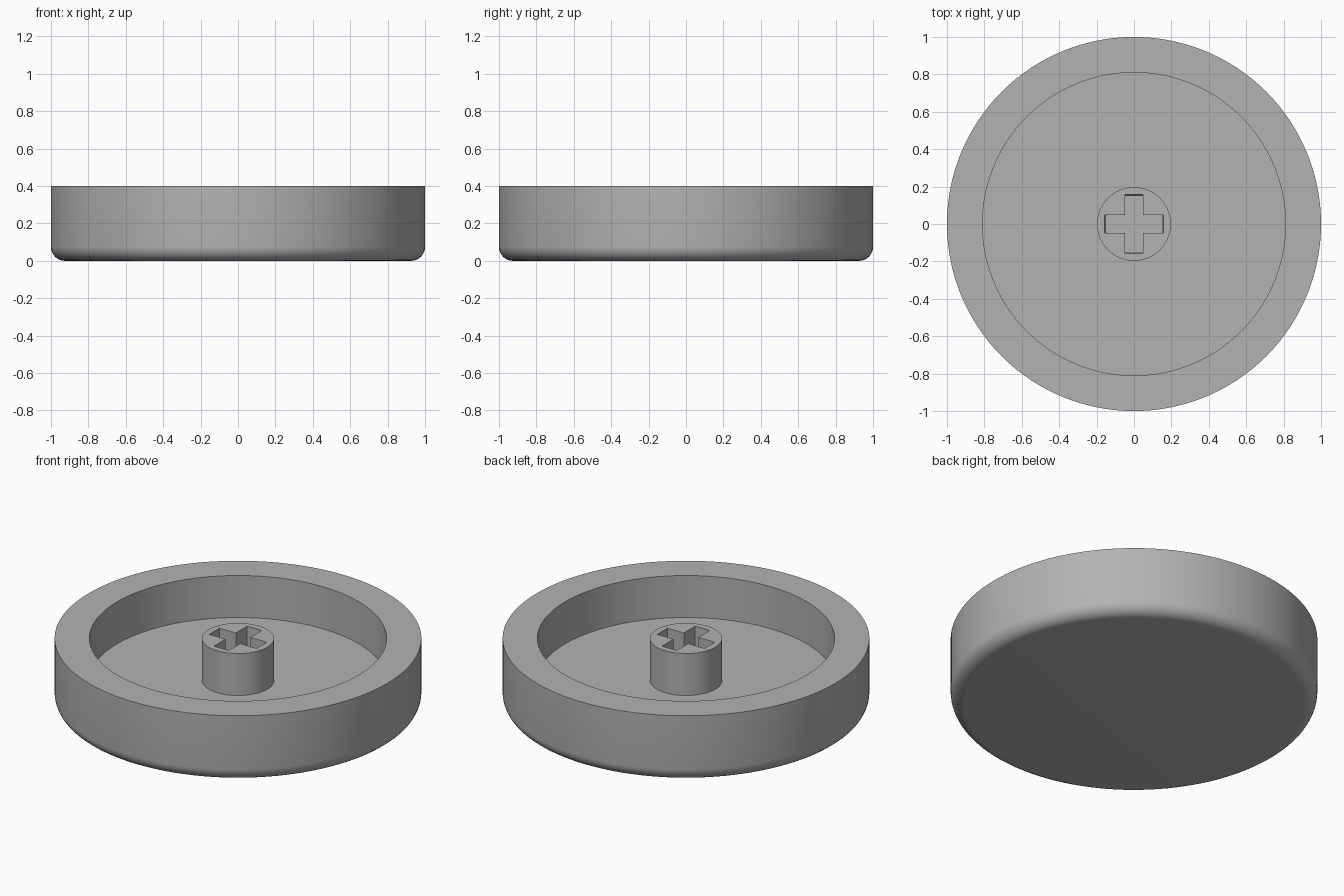
import bpy, bmesh, math
from mathutils import Matrix, Vector

cube = bpy.data.objects.get("Cube")
if cube:
    bpy.data.objects.remove(cube, do_unlink=True)

HEIGHT, FLOOR = 0.4, 0.147
OUTER, INNER, FILLET = 1.0, 0.81, 0.075
STEM = 0.197
GREY = (0.45, 0.45, 0.45, 1)

grey = bpy.data.materials.new("grey plastic")
grey.use_nodes = True
grey.diffuse_color = GREY
grey.node_tree.nodes["Principled BSDF"].inputs["Base Color"].default_value = GREY


def finish(name, bm):
    bmesh.ops.recalc_face_normals(bm, faces=bm.faces)
    mesh = bpy.data.meshes.new(name)
    bm.to_mesh(mesh)
    bm.free()
    mesh.materials.append(grey)
    obj = bpy.data.objects.new(name, mesh)
    bpy.context.collection.objects.link(obj)
    return obj


def activate(obj):
    bpy.ops.object.select_all(action="DESELECT")
    obj.select_set(True)
    bpy.context.view_layer.objects.active = obj


def lathe(name, profile, steps):
    """Revolve an (r, z) profile that starts and ends on the axis."""
    bm = bmesh.new()
    verts = [bm.verts.new((r, 0, z)) for r, z in profile]
    edges = [bm.edges.new(pair) for pair in zip(verts, verts[1:])]
    bmesh.ops.spin(bm, geom=verts + edges, cent=(0, 0, 0), axis=(0, 0, 1),
                   angle=math.tau, steps=steps)
    bmesh.ops.remove_doubles(bm, verts=bm.verts, dist=1e-5)
    return finish(name, bm)


# Dish: rounded underside edge, straight wall, flat rim and recessed floor
corner = []
for i in range(9):
    a = math.pi / 2 * i / 8
    corner.append((OUTER - FILLET + FILLET * math.sin(a), FILLET - FILLET * math.cos(a)))
dish = lathe("dish", [(0, 0)] + corner +
             [(OUTER, HEIGHT), (INNER, HEIGHT), (INNER, FLOOR), (0, FLOOR)], 128)

# Stem: central post rising to rim height
stem = lathe("stem", [(0, FLOOR - 0.02), (STEM, FLOOR - 0.02), (STEM, HEIGHT), (0, HEIGHT)], 64)

# Cross socket: one slightly tapered cutter extruded from a plus outline
ARM, HALF = 0.158, 0.049
bm = bmesh.new()
outline = []
for turn in range(4):
    rot = Matrix.Rotation(turn * math.pi / 2, 3, "Z")
    for x, y in ((ARM, -HALF), (ARM, HALF), (HALF, HALF)):
        outline.append(bm.verts.new(rot @ Vector((x, y, HEIGHT + 0.02))))
top = bm.faces.new(outline)
lower = bmesh.ops.extrude_face_region(bm, geom=[top])["geom"]
for v in (g for g in lower if isinstance(g, bmesh.types.BMVert)):
    v.co.z = FLOOR
    for axis in (0, 1):
        if abs(v.co[axis]) > HALF + 0.01:
            v.co[axis] *= 0.95
cutter = finish("socket_cutter", bm)
cutter.hide_render = True

activate(stem)
cut = stem.modifiers.new("socket", "BOOLEAN")
cut.operation = "DIFFERENCE"
cut.solver = "EXACT"
cut.object = cutter
bpy.ops.object.modifier_apply(modifier=cut.name)
bpy.data.objects.remove(cutter, do_unlink=True)

# Smooth round walls, crisp rims
for obj in (dish, stem):
    activate(obj)
    bpy.ops.object.shade_smooth_by_angle(angle=math.radians(30))
